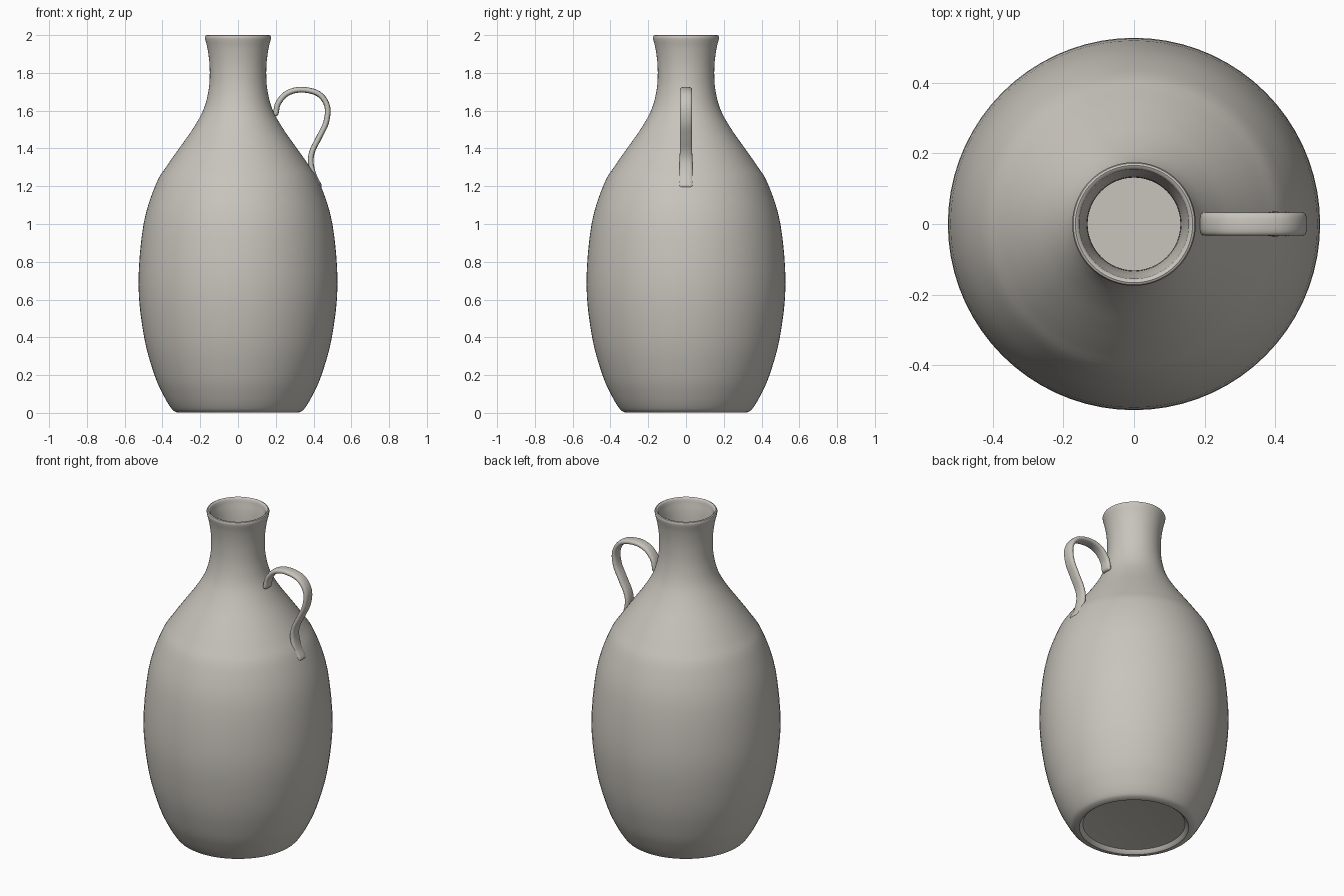
import bpy, bmesh, math
from mathutils import Vector

if "Cube" in bpy.data.objects:
    bpy.data.objects.remove(bpy.data.objects["Cube"])

clay = bpy.data.materials.new("warm grey clay")
clay.diffuse_color = (0.58, 0.555, 0.505, 1)
clay.use_nodes = True
clay.node_tree.nodes["Principled BSDF"].inputs["Base Color"].default_value = clay.diffuse_color


def smooth_path(pts, steps):
    """Catmull-Rom curve through 2D points."""
    p = [Vector(q) for q in pts]
    p = [2 * p[0] - p[1]] + p + [2 * p[-1] - p[-2]]
    out = []
    for i in range(1, len(p) - 2):
        a, b, c, d = p[i - 1:i + 3]
        for k in range(steps):
            t = k / steps
            out.append(0.5 * (2 * b + (c - a) * t + (2 * a - 5 * b + 4 * c - d) * t * t
                              + (3 * b - a - 3 * c + d) * t ** 3))
    return out + [p[-2]]


def skin(name, rings):
    """Join closed rings of points and cap both ends."""
    bm = bmesh.new()
    loops = [[bm.verts.new(co) for co in ring] for ring in rings]
    n = len(loops[0])
    for a, b in zip(loops, loops[1:]):
        for i in range(n):
            j = (i + 1) % n
            bm.faces.new((a[i], a[j], b[j], b[i]))
    bm.faces.new(loops[0][::-1])
    bm.faces.new(loops[-1])
    bmesh.ops.recalc_face_normals(bm, faces=bm.faces)
    mesh = bpy.data.meshes.new(name)
    bm.to_mesh(mesh)
    bm.free()
    mesh.materials.append(clay)
    ob = bpy.data.objects.new(name, mesh)
    bpy.context.collection.objects.link(ob)
    bpy.context.view_layer.objects.active = ob
    ob.select_set(True)
    bpy.ops.object.shade_smooth_by_angle(angle=math.radians(40))
    ob.select_set(False)


# Bottle body: recessed foot, outer wall, rounded lip, inner wall, floor
foot = [(0.27, 0.025), (0.285, 0.022), (0.295, 0.008), (0.305, 0.001)]
outer = smooth_path([(0.325, 0.003), (0.35, 0.02), (0.393, 0.09), (0.442, 0.2), (0.497, 0.4),
                     (0.527, 0.68), (0.50, 1.0), (0.435, 1.21), (0.375, 1.31), (0.305, 1.41),
                     (0.235, 1.51), (0.181, 1.61), (0.154, 1.72), (0.15, 1.83), (0.16, 1.92),
                     (0.174, 1.98)], 4)
lip = [(0.175, 1.99), (0.172, 1.997), (0.166, 2.0), (0.159, 1.997), (0.155, 1.99)]
inner = smooth_path([(0.153, 1.975), (0.141, 1.92), (0.132, 1.83), (0.135, 1.72), (0.162, 1.61),
                     (0.215, 1.51), (0.285, 1.41), (0.355, 1.31), (0.415, 1.21), (0.48, 1.0),
                     (0.507, 0.68), (0.477, 0.4), (0.422, 0.2), (0.373, 0.1), (0.32, 0.05),
                     (0.28, 0.045)], 3)
SEG = 72
skin("bottle_body", [[(r * math.cos(2 * math.pi * i / SEG), r * math.sin(2 * math.pi * i / SEG), z)
                      for i in range(SEG)] for r, z in foot + [tuple(v) for v in outer] + lip
                     + [tuple(v) for v in inner]])

# Handle: flattened strap swept along an S-shaped path with rounded tips
path = smooth_path([(0.2, 1.585), (0.213, 1.64), (0.26, 1.692), (0.335, 1.711), (0.425, 1.69),
                    (0.472, 1.625), (0.467, 1.54), (0.43, 1.46), (0.395, 1.39), (0.385, 1.33),
                    (0.4, 1.26), (0.428, 1.203)], 5)
last = len(path) - 1
rings = []


def strap_ring(c, tangent, scale, half_y):
    normal = Vector((-tangent.y, tangent.x))
    ring = []
    for i in range(20):
        a = 2 * math.pi * i / 20
        u, v = [math.copysign(abs(s) ** 0.75, s) for s in (math.cos(a), math.sin(a))]
        q = c + normal * 0.015 * scale * v
        ring.append((q.x, half_y * u * (0.6 + 0.4 * scale), q.y))
    rings.append(ring)


for i, c in enumerate(path):
    t = (path[min(i + 1, last)] - path[max(i - 1, 0)]).normalized()
    half_y = 0.033 + 0.005 * max(0, i / last - 0.75) * 4
    if i == 0:
        for ang in (80, 55, 28):
            s = math.radians(ang)
            strap_ring(c - t * 0.014 * math.sin(s), t, math.cos(s), half_y)
    strap_ring(c, t, 1, half_y)
    if i == last:
        for ang in (28, 55, 80):
            s = math.radians(ang)
            strap_ring(c + t * 0.014 * math.sin(s), t, math.cos(s), half_y)
skin("handle", rings)
